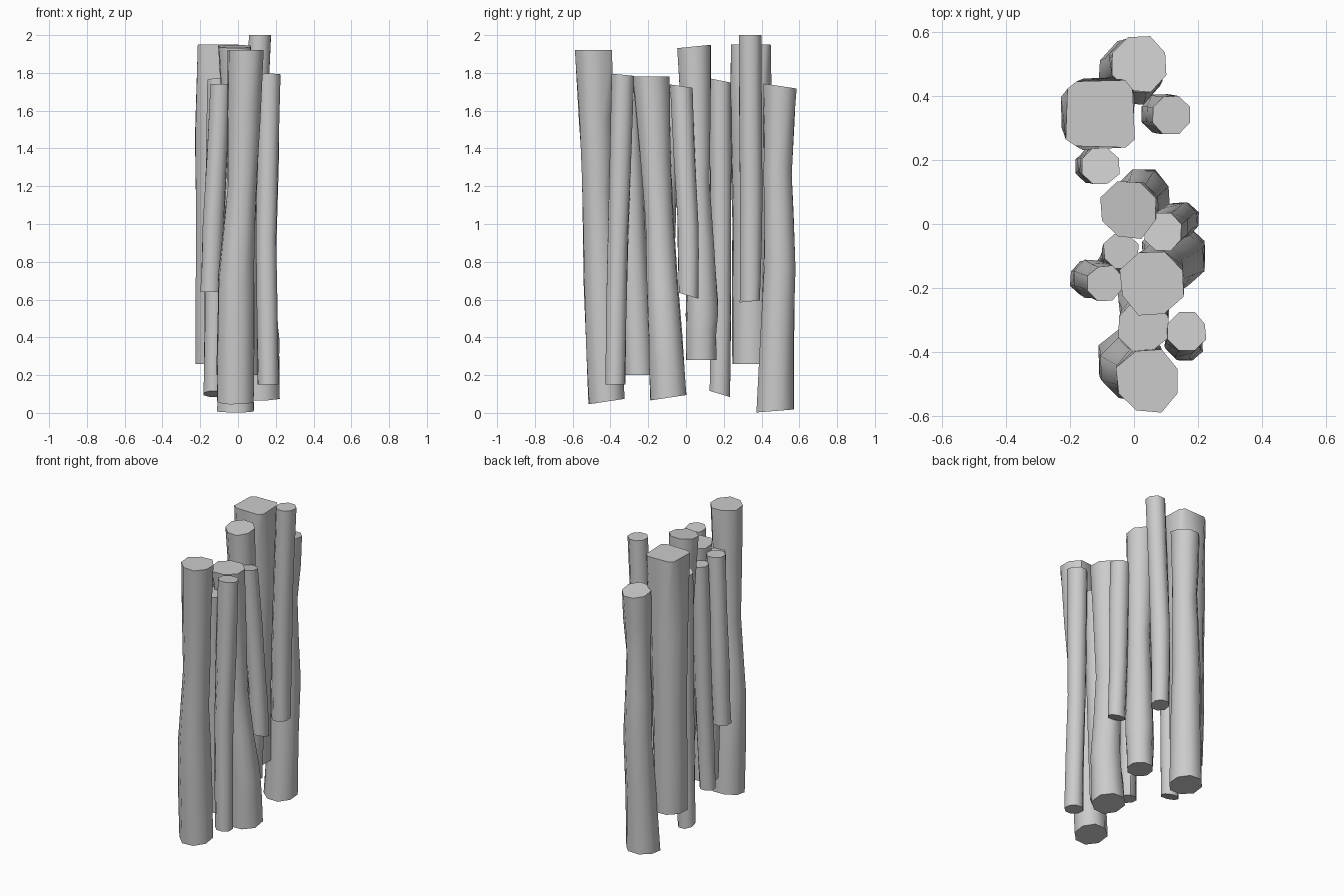
import bpy, bmesh, random
from math import cos, sin, pi, radians
from mathutils import Vector

old = bpy.data.objects.get("Cube")
if old:
    bpy.data.objects.remove(old)

grey = bpy.data.materials.new("plain_grey")
grey.use_nodes = True
grey.diffuse_color = (0.6, 0.6, 0.6, 1)
grey.node_tree.nodes["Principled BSDF"].inputs["Base Color"].default_value = grey.diffuse_color
rng = random.Random(4)
SIDES = 8


def log_ring(bm, station, slope, wobble, squareness):
    """One uneven ring of the bark, sloped along y where the log is cut."""
    ring = []
    for k in range(SIDES):
        angle = 2 * pi * (k + 0.5) / SIDES
        angle += squareness * sin(4 * angle)
        reach = station.w * rng.uniform(0.98, 1.1)
        offset = Vector((reach * cos(angle), reach * sin(angle), 0))
        offset.z = offset.y * slope + rng.uniform(-wobble, wobble)
        ring.append(bm.verts.new(station.xyz + offset))
    return ring


def log(name, base, middle, top, knot=None, base_slope=0, top_slope=0, squareness=0):
    """Gnarled log through stations (x, y, z, radius); the knot lies below the middle."""
    bm = bmesh.new()
    stations = [Vector(s) for s in (base, knot, middle, top) if s]
    # a halfway ring between each pair of stations
    path = stations[:1]
    for lower, upper in zip(stations, stations[1:]):
        path += [lower.lerp(upper, 0.5), upper]
    rings = [log_ring(bm, path[0], base_slope, 0, 0)]
    rings += [log_ring(bm, s, 0, 0.04, 0) for s in path[1:-1]]
    rings.append(log_ring(bm, path[-1], top_slope, 0, squareness))
    # bark
    for lower, upper in zip(rings, rings[1:]):
        for k in range(SIDES):
            n = (k + 1) % SIDES
            bm.faces.new((lower[k], lower[n], upper[n], upper[k]))
    # cut ends
    bm.faces.new(rings[-1])
    bm.faces.new(reversed(rings[0]))

    mesh = bpy.data.meshes.new(name)
    bm.to_mesh(mesh)
    bm.free()
    mesh.materials.append(grey)
    obj = bpy.data.objects.new(name, mesh)
    bpy.context.collection.objects.link(obj)
    bpy.ops.object.select_all(action='DESELECT')
    obj.select_set(True)
    bpy.context.view_layer.objects.active = obj
    bpy.ops.object.shade_smooth_by_angle(angle=radians(55))


# logs at the front end of the row
log("front_log", base=(-.01, -.42, .06, .1), knot=(-.01, -.45, .7, .095),
    middle=(.02, -.47, 1.2, .08), top=(.045, -.49, 1.92, .1), base_slope=.15)
log("front_side_log", base=(.16, -.375, .15, .055), middle=(.15, -.36, .9, .055),
    top=(.165, -.335, 1.79, .06), top_slope=-.1)
log("inner_front_log", base=(.03, -.25, .2, .08), middle=(.03, -.29, 1, .075),
    top=(.03, -.32, 1.66, .08))

# logs in the middle of the row
log("middle_log", base=(.12, -.095, .08, .1), knot=(.13, -.11, .4, .09),
    middle=(.08, -.14, 1, .075), top=(.055, -.185, 1.78, .1), base_slope=.15)
log("short_left_log", base=(.15, .015, .62, .055), middle=(.13, .01, 1, .055),
    top=(.09, -.025, 1.73, .06), base_slope=-.3, top_slope=-.15)
log("short_right_log", base=(-.145, -.17, .64, .055), middle=(-.13, -.17, 1, .06),
    top=(-.09, -.185, 1.74, .055))
log("thin_inner_log", base=(-.065, -.135, .2, .05), middle=(-.05, -.11, .9, .055),
    top=(-.04, -.085, 1.7, .055))
log("centre_log", base=(.02, .08, .28, .08), knot=(.03, .085, .55, .085),
    middle=(.01, .06, 1.2, .07), top=(-.015, .045, 1.94, .09), top_slope=.1)
log("thin_back_log", base=(-.13, .18, .1, .055), middle=(-.12, .185, .9, .055),
    top=(-.105, .18, 1.76, .06), base_slope=-.3, top_slope=-.2)

# logs at the back end of the row
log("tall_thin_log", base=(.08, .34, .59, .055), middle=(.08, .345, 1.1, .06),
    top=(.115, .34, 2, .06), base_slope=.1)
log("thick_right_log", base=(-.125, .345, .26, .1), middle=(-.12, .35, 1, .105),
    top=(-.105, .345, 1.95, .125), squareness=.25)
log("back_log", base=(-.01, .47, .01, .1), knot=(.005, .495, .8, .085),
    middle=(.01, .485, 1.3, .075), top=(.015, .5, 1.73, .09),
    base_slope=.08, top_slope=-.15)
